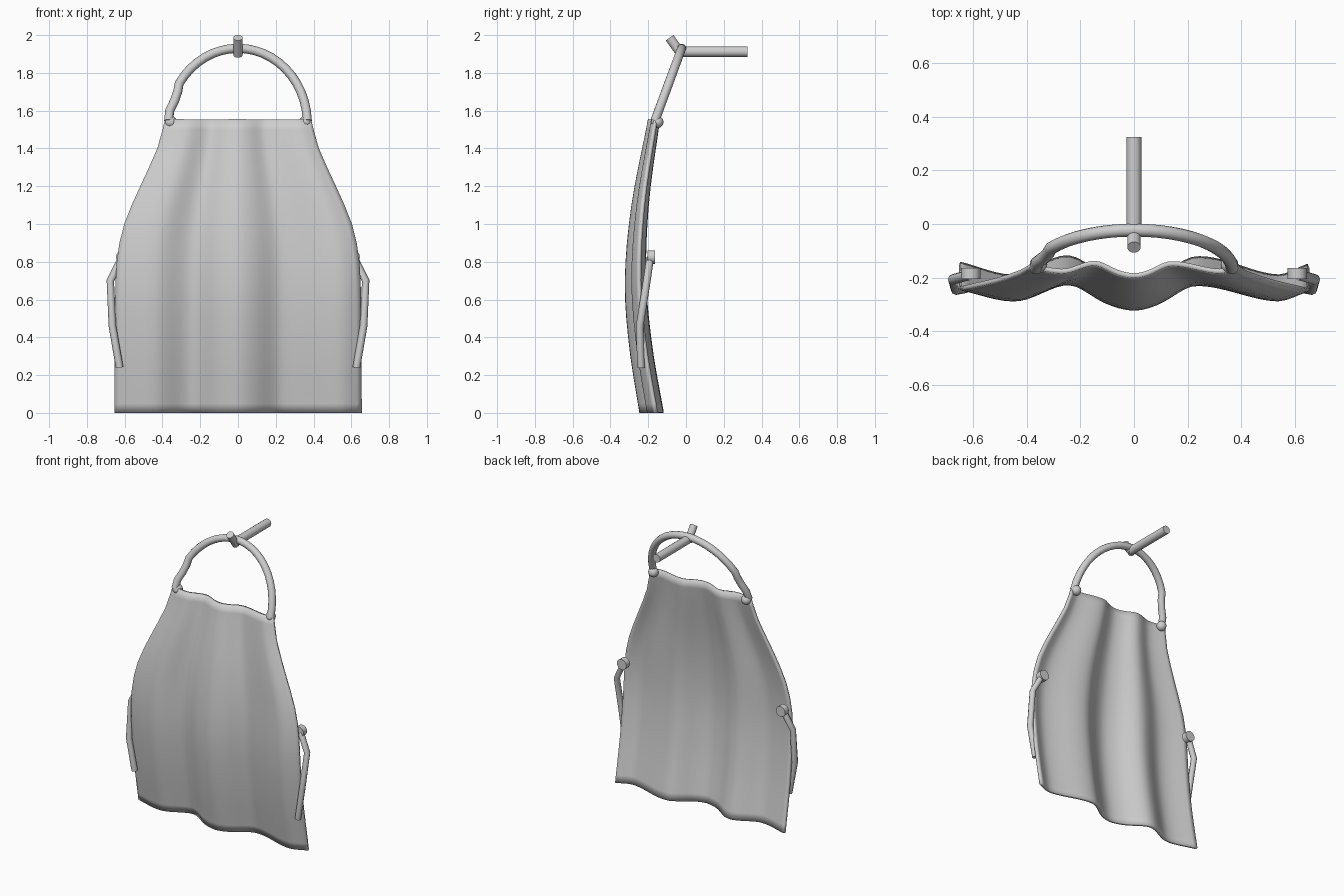
import bpy, bmesh, math
from mathutils import Vector

cube = bpy.data.objects.get("Cube")
if cube:
    bpy.data.objects.remove(cube, do_unlink=True)

grey = bpy.data.materials.new("light_grey")
grey.use_nodes = True
colour = (0.62, 0.62, 0.62, 1)
grey.diffuse_color = colour
grey.node_tree.nodes["Principled BSDF"].inputs["Base Color"].default_value = colour


def finish(name, bm, smooth=True):
    bmesh.ops.recalc_face_normals(bm, faces=bm.faces)
    mesh = bpy.data.meshes.new(name)
    bm.to_mesh(mesh)
    bm.free()
    mesh.materials.append(grey)
    for p in mesh.polygons:
        p.use_smooth = smooth
    ob = bpy.data.objects.new(name, mesh)
    bpy.context.collection.objects.link(ob)
    return ob


def curve_at(points, t):
    """Smooth interpolation through (position, value) pairs."""
    n = len(points)
    slope = []
    for i in range(n):
        a, b = points[max(i - 1, 0)], points[min(i + 1, n - 1)]
        slope.append((b[1] - a[1]) / (b[0] - a[0]))
    for i in range(n - 1):
        (p, v), (q, w) = points[i], points[i + 1]
        if t <= q or i == n - 2:
            d = q - p
            s = min(max((t - p) / d, 0), 1)
            return ((2*s**3 - 3*s*s + 1) * v + (s**3 - 2*s*s + s) * d * slope[i]
                    + (3*s*s - 2*s**3) * w + (s**3 - s*s) * d * slope[i + 1])


def tube(name, path, radius, sides, smooth=True):
    """Capped tube with mitred joints along a path."""
    path = [Vector(p) for p in path]
    bm = bmesh.new()
    rings = []
    for i, p in enumerate(path):
        before = (p - path[i - 1]).normalized() if i else None
        after = (path[i + 1] - p).normalized() if i < len(path) - 1 else None
        d = ((before or after) + (after or before)).normalized()
        side = d.cross(Vector((0, 1, 0)) if abs(d.y) < 0.9 else Vector((1, 0, 0))).normalized()
        if i and side.dot(last) < 0:
            side = -side
        last = side
        up = d.cross(side)
        rings.append([bm.verts.new(p + radius * (side * math.cos(a) + up * math.sin(a)))
                      for a in (math.tau * k / sides for k in range(sides))])
    for r, s in zip(rings, rings[1:]):
        for k in range(sides):
            j = (k + 1) % sides
            bm.faces.new((r[k], r[j], s[j], s[k]))
    bm.faces.new(rings[0])
    bm.faces.new(rings[-1])
    ob = finish(name, bm, smooth)
    if smooth:
        bpy.context.view_layer.objects.active = ob
        bpy.ops.object.select_all(action='DESELECT')
        ob.select_set(True)
        bpy.ops.object.shade_smooth_by_angle(angle=math.radians(50))
    return ob


def ball(name, centre, radius, squash=1):
    bm = bmesh.new()
    bmesh.ops.create_uvsphere(bm, u_segments=16, v_segments=10, radius=radius)
    for v in bm.verts:
        v.co = Vector((v.co.x, v.co.y * squash, v.co.z)) + Vector(centre)
    return finish(name, bm)


# Apron cloth: outline, bulge and fold depth change with height
HALF_WIDTH = [(0, .652), (.4, .65), (.8, .64), (1, .60), (1.2, .515), (1.4, .425), (1.55, .385)]
BULGE = [(0, -.17), (.35, -.228), (.7, -.257), (1.1, -.235), (1.55, -.165)]
FOLD_DEPTH = [(0, .068), (.7, .058), (1.55, .028)]
FOLDS = [(-1, .3), (-.68, -.4), (-.38, .65), (-.15, -.6), (0, -1),
         (.13, -.65), (.36, .6), (.82, -.4), (1, .2)]


def cloth_point(u, z):
    y = curve_at(BULGE, z) + curve_at(FOLDS, u) * curve_at(FOLD_DEPTH, z)
    return Vector((u * curve_at(HALF_WIDTH, z), y, z))


bm = bmesh.new()
heights = [0, .05] + [.1 * k for k in range(1, 16)] + [1.553]
cols = 48
grid = [[bm.verts.new(cloth_point(2 * c / cols - 1, z)) for c in range(cols + 1)]
        for z in heights]
for lower, upper in zip(grid, grid[1:]):
    for c in range(cols):
        bm.faces.new((lower[c], lower[c + 1], upper[c + 1], upper[c]))
apron = finish("apron_cloth", bm)
thick = apron.modifiers.new("thickness", 'SOLIDIFY')
thick.thickness = 0.018
thick.offset = 0

# Neck strap: tilted arch, with a slight kink on the right side
arch = []
for k in range(25):
    a = math.pi * k / 24
    rise = math.sin(a) ** 0.95
    x = -.352 * math.cos(a) - .015 * math.cos(a) * (1 - rise)
    if k in (2, 3):
        x += .014
    arch.append((x, -.165 + .142 * rise, 1.545 + .385 * rise))
tube("neck_strap", arch, .024, 12)

# Wall peg with an upturned tip
tube("peg", [(0, .325, 1.912), (0, -.03, 1.912)], .028, 16)
tube("peg_tip", [(0, -.022, 1.895), (0, -.087, 1.986)], .025, 16)

for name, s in (("left", 1), ("right", -1)):
    # Strap knots at the bib corners
    ball(name + "_strap_knot", (s * .357, -.152, 1.54), .033)
    # Waist buttons and hanging ties
    button = tube(name + "_waist_button",
                  [(s * .61, -.165, .825), (s * .61, -.205, .825)], .036, 16)
    tube(name + "_waist_tie",
         [(s * .615, -.19, .82), (s * .676, -.207, .70), (s * .665, -.245, .46),
          (s * .627, -.238, .24)], .02, 8)
